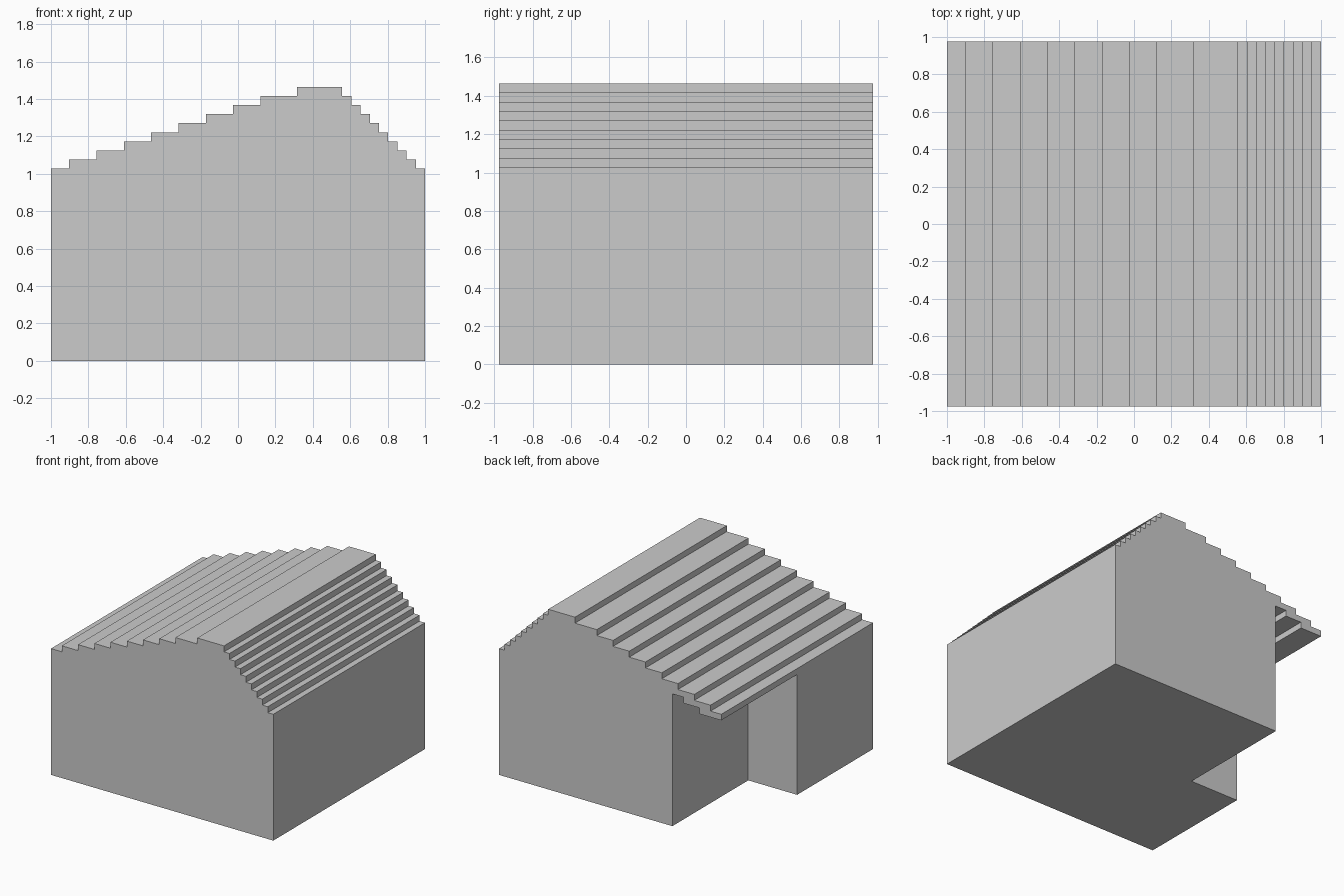
import bpy, bmesh

if "Cube" in bpy.data.objects:
    bpy.data.objects.remove(bpy.data.objects["Cube"])

STEP = 0.0487          # height of one roof step
EAVE = 1.027           # top of the lowest roof step
HALF_Y = 0.975


def extrude_profile(name, pts, y0, y1):
    """Closed x/z profile extruded along y."""
    bm = bmesh.new()
    face = bm.faces.new([bm.verts.new((x, y0, z)) for x, z in pts])
    ext = bmesh.ops.extrude_face_region(bm, geom=[face])
    verts = [g for g in ext["geom"] if isinstance(g, bmesh.types.BMVert)]
    bmesh.ops.translate(bm, verts=verts, vec=(0, y1 - y0, 0))
    bmesh.ops.recalc_face_normals(bm, faces=bm.faces)
    mesh = bpy.data.meshes.new(name)
    bm.to_mesh(mesh)
    bm.free()
    obj = bpy.data.objects.new(name, mesh)
    bpy.context.collection.objects.link(obj)
    return obj


# Stepped roof outline: shallow side rises from the left, steep side falls to the right
left = [-1.0, -0.903, -0.757, -0.61, -0.465, -0.318, -0.172, -0.026, 0.12, 0.316]
right = [0.557 + 0.0492 * i for i in range(9)] + [1.0]
profile = [(1, 0), (-1, 0)]
for i, x in enumerate(left):
    if i:
        profile.append((x, EAVE + STEP * (i - 1)))
    profile.append((x, EAVE + STEP * i))
for i, x in enumerate(right):
    profile.append((x, EAVE + STEP * (9 - i)))
    if i < 9:
        profile.append((x, EAVE + STEP * (8 - i)))
house = extrude_profile("house", profile, -HALF_Y, HALF_Y)

# Porch recess at the back left corner, with a stepped ceiling under the roof
recess = [(-1.2, -0.2), (-0.56, -0.2)]
for x0, x1, k in ((-0.56, -0.66, 1), (-0.66, -0.805, 0), (-0.805, -1.2, -1)):
    recess += [(x0, EAVE + STEP * k), (x1, EAVE + STEP * k)]
cutter = extrude_profile("porch_cutter", recess, 0.0, 1.2)
cutter.hide_render = True

mod = house.modifiers.new("porch", 'BOOLEAN')
mod.operation = 'DIFFERENCE'
mod.solver = 'EXACT'
mod.object = cutter
bpy.context.view_layer.objects.active = house
bpy.ops.object.modifier_apply(modifier=mod.name)
bpy.data.objects.remove(cutter)
